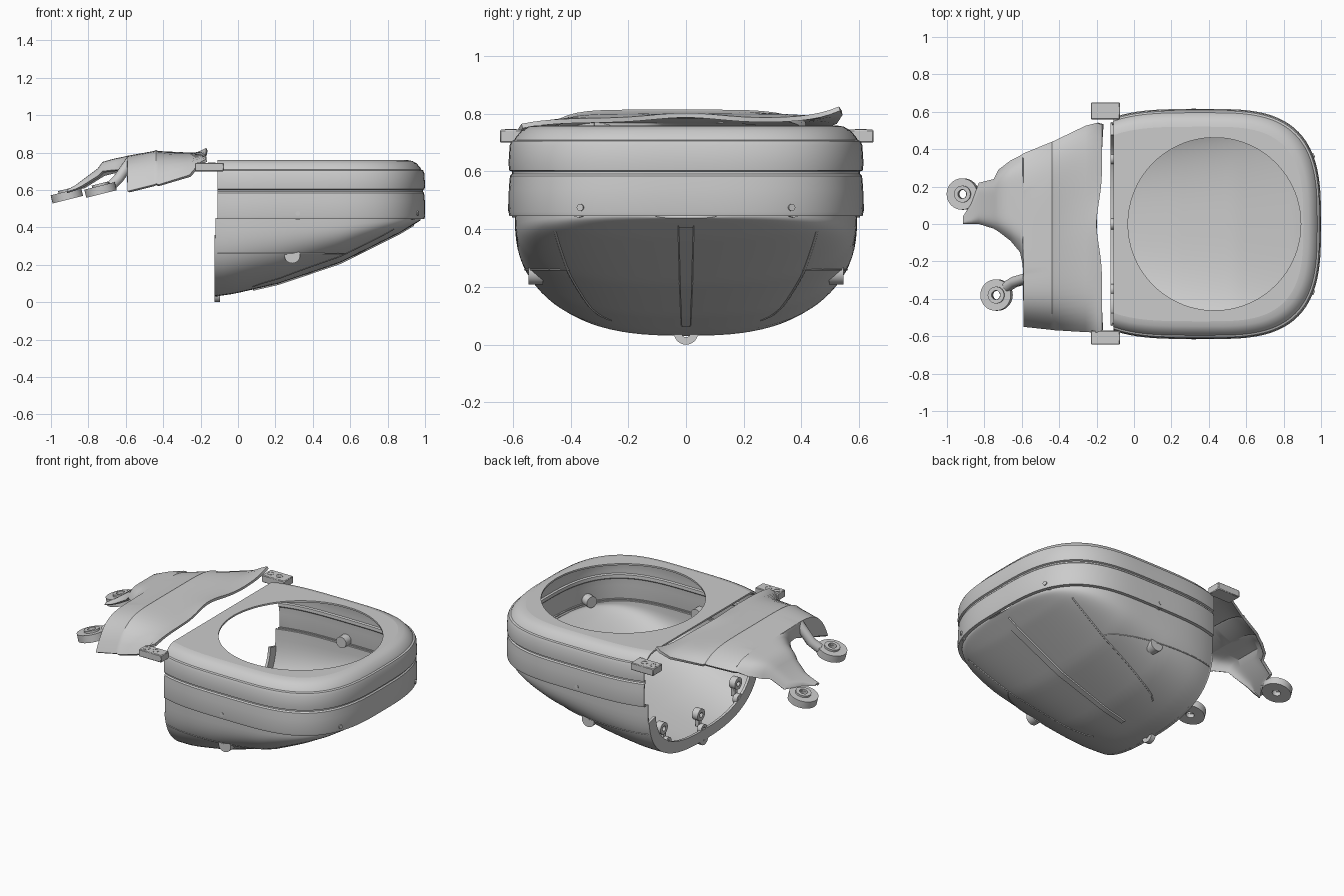
import bpy, bmesh, math
from mathutils import Vector

if "Cube" in bpy.data.objects:
    bpy.data.objects.remove(bpy.data.objects["Cube"])

grey = bpy.data.materials.new("plain grey")
grey.use_nodes = True
grey.diffuse_color = (0.6, 0.6, 0.6, 1)
grey.node_tree.nodes["Principled BSDF"].inputs["Base Color"].default_value = (0.6, 0.6, 0.6, 1)

OPEN_X, MID_X, HOLE_R = -0.11, 0.4, 0.462
ACROSS, DOWN = 2.6, 3.0  # roundness of the bowl sections


def select(ob):
    bpy.ops.object.select_all(action='DESELECT')
    ob.select_set(True)
    bpy.context.view_layer.objects.active = ob


def finish(ob, angle=30):
    ob.data.materials.append(grey)
    select(ob)
    bpy.ops.object.shade_smooth_by_angle(angle=math.radians(angle))
    return ob


def loft(name, rows, closed=False, thickness=0, angle=30, offset=-1):
    """Skin a list of equally long point rows and give the skin a thickness."""
    bm = bmesh.new()
    vs = [[bm.verts.new(p) for p in row] for row in rows]
    n = len(rows[0])
    for a, b in zip(vs, vs[1:]):
        for i in range(n if closed else n - 1):
            j = (i + 1) % n
            bm.faces.new((a[i], a[j], b[j], b[i]))
    bmesh.ops.remove_doubles(bm, verts=bm.verts, dist=0.0005)
    bmesh.ops.recalc_face_normals(bm, faces=bm.faces)
    me = bpy.data.meshes.new(name)
    bm.to_mesh(me)
    bm.free()
    ob = bpy.data.objects.new(name, me)
    bpy.context.collection.objects.link(ob)
    if thickness:
        mod = ob.modifiers.new("thickness", 'SOLIDIFY')
        mod.thickness, mod.offset = thickness, offset
        select(ob)
        bpy.ops.object.modifier_apply(modifier=mod.name)
    return finish(ob, angle)


def box(name, lo, hi, bevel=0.004):
    lo, hi = Vector(lo), Vector(hi)
    bpy.ops.mesh.primitive_cube_add(size=1, location=(lo + hi) / 2)
    ob = bpy.context.object
    ob.name = name
    ob.scale = hi - lo
    bpy.ops.object.transform_apply(location=False, rotation=False, scale=True)
    ob.modifiers.new("bevel", 'BEVEL').width = bevel
    return finish(ob)


def disc(name, centre, radius, depth, axis=(0, 0, 1)):
    bpy.ops.mesh.primitive_cylinder_add(vertices=32, radius=radius, depth=depth, location=centre)
    ob = bpy.context.object
    ob.name = name
    ob.rotation_euler = Vector(axis).to_track_quat('Z', 'Y').to_euler()
    return finish(ob)


def ring(name, centre, radius, inner, depth, axis=(0, 0, 1)):
    """Round eyelet: a tube wall turned around its axis."""
    rows = []
    q = Vector(axis).to_track_quat('Z', 'Y')
    h = depth / 2
    for r, z in ((inner, -h), (radius, -h), (radius, h), (inner, h), (inner, -h)):
        rows.append([Vector(centre) + q @ Vector((r * math.cos(t), r * math.sin(t), z))
                     for t in [math.tau * i / 32 for i in range(32)]])
    return loft(name, rows, closed=True)


def tube(name, points, radius):
    cu = bpy.data.curves.new(name, 'CURVE')
    cu.dimensions, cu.bevel_depth, cu.bevel_resolution, cu.use_fill_caps = '3D', radius, 2, True
    sp = cu.splines.new('POLY')
    sp.points.add(len(points) - 1)
    for p, co in zip(sp.points, points):
        p.co = (*co, 1)
    ob = bpy.data.objects.new(name, cu)
    bpy.context.collection.objects.link(ob)
    cu.materials.append(grey)


def half_width(x, inset=0):
    """Plan outline: squarish round nose, slightly narrowing to the open end."""
    w = 0.615 - inset
    if x < MID_X:
        return w - 0.045 * ((MID_X - x) / 0.51) ** 4
    return w * max(0, 1 - ((x - MID_X) / (0.6 - inset)) ** 3.1) ** (1 / 3.1)


def outline(inset, z):
    side = [OPEN_X + (MID_X - OPEN_X) * i / 12 for i in range(12)]
    pts = [(x, half_width(x, inset), z) for x in side]
    for i in range(33):
        t = math.pi / 2 * i / 32
        c, s = math.sin(t) ** (2 / 3.1), max(0, math.cos(t)) ** (2 / 3.1)
        pts.append((MID_X + (0.6 - inset) * c, (0.615 - inset) * s, z))
    return [(x, -y, z) for x, y, z in pts] + [(x, y, z) for x, y, z in pts[-2::-1]]


# Upper shell: two swelling bands and a rounded shoulder
profile = [(0.022, 0.445), (0.003, 0.446), (0, 0.46), (0.001, 0.54), (0.005, 0.585), (0.012, 0.592),
           (0.012, 0.6), (0.002, 0.604), (0, 0.63), (0.004, 0.69), (0.01, 0.705), (0.02, 0.709),
           (0.026, 0.72), (0.045, 0.742), (0.068, 0.755), (0.095, 0.76)]
loft("upper_shell", [outline(d, z) for d, z in profile], thickness=0.012)

# Flat top with the round opening
rim = outline(0.095, 0.755)
edge_y = rim[-1][1]
rim += [(OPEN_X, edge_y * (1 - i / 10), 0.755) for i in range(1, 20)]
hole = []
for x, y, z in rim:
    a = math.atan2(y, x - 0.43)
    hole.append((0.43 + HOLE_R * math.cos(a), HOLE_R * math.sin(a), z))
loft("top_deck", [rim, hole], closed=True, thickness=0.01, offset=0)

# Lower bowl: rounded sections whose floor climbs towards the nose
FLOOR = [(-0.125, 0.03), (-0.02, 0.045), (0.22, 0.10), (0.545, 0.21), (0.866, 0.37), (0.957, 0.425), (0.98, 0.44)]


def bowl_depth(x):
    for (x0, z0), (x1, z1) in zip(FLOOR, FLOOR[1:]):
        if x <= x1:
            break
    return 0.45 - z0 - (z1 - z0) * (x - x0) / (x1 - x0)


def section(x, n=48, shrink=0):
    w, depth = half_width(x, 0.022) - shrink, bowl_depth(x) - shrink
    pts = []
    for i in range(n + 1):
        t = math.pi * i / n
        c, s = math.cos(t), max(0, math.sin(t))
        pts.append((x, math.copysign(abs(c) ** (2 / ACROSS), c) * w, 0.45 - depth * s ** (2 / DOWN)))
    return pts


def floor_z(x, y):
    part = min(1, abs(y) / half_width(x, 0.022))
    return 0.45 - bowl_depth(x) * (1 - part ** ACROSS) ** (1 / DOWN)


def wall_y(x, z):
    part = min(1, (0.45 - z) / bowl_depth(x))
    return half_width(x, 0.022) * (1 - part ** DOWN) ** (1 / ACROSS)


stations = [-0.12 + 1.097 * math.sin(math.pi / 2 * i / 40) for i in range(41)]
loft("lower_bowl", [section(x) for x in stations], thickness=0.012)

# Flange around the open end, with screw eyelets
flange = [section(-0.118)[2:-2], section(-0.118, shrink=0.065)[2:-2]]
loft("end_flange", flange, thickness=0.016, offset=0)
ring("bottom_eyelet", (-0.11, 0, 0.042), 0.042, 0.016, 0.03, (1, 0, 0))
for y, z in ((0, 0.095), (0.35, 0.15), (-0.35, 0.15)):
    ring("flange_eyelet", (-0.11, y, z), 0.03, 0.014, 0.03, (1, 0, 0))
    ring("inner_eyelet", (-0.085, y * 1.04, z + 0.085), 0.036, 0.015, 0.04, (1, 0, 0))
    box("eyelet_web", (-0.1, y - 0.015, z + 0.01), (-0.07, y + 0.015, z + 0.06))

# Ribs under the bowl and a waist seam
xs = [0.08 + 0.86 * i / 24 for i in range(25)]
loft("keel_rib", [[(x, y * (0.6 + 0.4 * i / 24), floor_z(x, y) - h)
                   for y, h in ((-0.03, -0.003), (-0.024, 0.007), (0.024, 0.007), (0.03, -0.003))]
                  for i, x in enumerate(xs)])
for s in (-1, 1):
    path = [(x, s * (0.26 + 0.2 * ((x - 0.08) / 0.8) ** 0.6)) for x in xs if x < 0.86]
    tube("side_rib", [(x, y, floor_z(x, y) + 0.002) for x, y in path], 0.005)
    waist = [-0.11 + 0.69 * i / 29 for i in range(30)]
    tube("waist_seam", [(x, s * wall_y(x, 0.26), 0.26) for x in waist], 0.003)
    # Flush side plugs; pins in the lower band with bosses behind them
    disc("side_plug", (0.29, s * (wall_y(0.29, 0.25) - 0.015), 0.25), 0.042, 0.05, (0, 1, 0))
    disc("side_pin", (0.32, s * 0.61, 0.475), 0.012, 0.014, (0, 1, 0))
    disc("side_boss", (0.32, s * 0.578, 0.475), 0.034, 0.05, (0, 1, 0))
    disc("nose_pin", (0.958, s * 0.365, 0.475), 0.012, 0.014, (1, s * 0.4, 0))
    disc("nose_boss", (0.918, s * 0.365, 0.475), 0.034, 0.05, (1, s * 0.4, 0))

# Hinge blocks on both sides with two screw heads each
for name, y0, y1 in (("back_block", 0.56, 0.65), ("front_block", -0.645, -0.57)):
    box(name, (-0.23, y0, 0.70), (-0.075, y1, 0.745))
    for x in (-0.2, -0.14):
        ring("block_screw", (x, (y0 + y1) / 2, 0.745), 0.02, 0.016, 0.003)

# Torn side panel: x, low y, high y, crown z, droop at the low edge, droop at the high edge
PANEL = [(-0.915, 0, 0.04, 0.60, 0.01, 0.01), (-0.87, 0, 0.11, 0.625, 0.02, 0.02),
         (-0.83, 0, 0.22, 0.655, 0.03, 0.04), (-0.75, -0.025, 0.24, 0.715, 0.04, 0.05),
         (-0.725, -0.04, 0.29, 0.75, 0.05, 0.07), (-0.66, -0.09, 0.34, 0.768, 0.06, 0.07),
         (-0.61, -0.15, 0.365, 0.778, 0.07, 0.06), (-0.595, -0.22, 0.375, 0.782, 0.08, 0.06),
         (-0.59, -0.55, 0.378, 0.783, 0.19, 0.06), (-0.45, -0.565, 0.435, 0.808, 0.18, 0.06),
         (-0.438, -0.567, 0.44, 0.814, 0.18, 0.06), (-0.426, -0.568, 0.445, 0.808, 0.18, 0.06),
         (-0.26, -0.578, 0.525, 0.80, 0.12, 0.02), (-0.2, -0.58, 0.54, 0.79, 0.04, -0.02),
         (-0.17, -0.57, 0.53, 0.785, 0.02, -0.04)]
rows = []
for x, lo, hi, z, dl, dh in PANEL:
    row = []
    for i in range(33):
        u = -1 + i / 16
        y = lo + (hi - lo) * (u + 1) / 2
        wave = 0.03 * math.exp(-(y / 0.16) ** 2) * max(0, (x + 0.26) / 0.09)
        row.append((x - wave, y, z - (dl if u < 0 else dh) * abs(u) ** 6 + wave * 0.6))
    rows.append(row)
loft("side_panel", rows, thickness=0.016, angle=40)

# Mounting ears at the torn edge
tilt = (-0.25, 0, 1)
for name, x, y, z in (("back_ear", -0.915, 0.16, 0.57), ("front_ear", -0.735, -0.38, 0.60)):
    ring(name, (x, y, z), 0.084, 0.024, 0.045, tilt)
    ring(name + "_collar", (x, y, z + 0.02), 0.045, 0.024, 0.03, tilt)
tube("front_ear_arm", [(-0.68, -0.335, 0.62), (-0.64, -0.31, 0.66), (-0.57, -0.29, 0.76)], 0.03)
